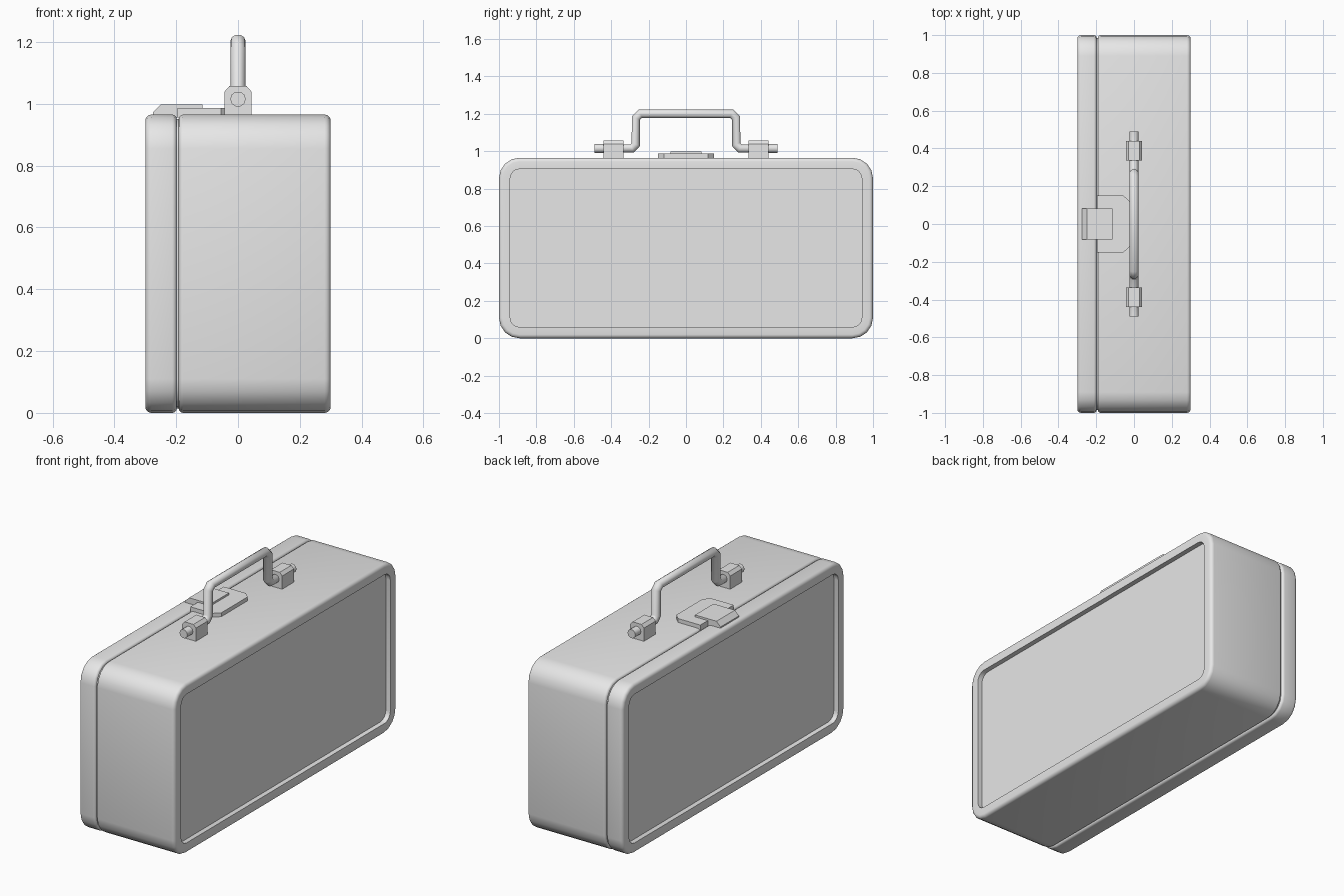
import bpy, bmesh, math

cube = bpy.data.objects.get("Cube")
if cube:
    bpy.data.objects.remove(cube, do_unlink=True)

GREY = (0.8, 0.8, 0.8, 1.0)
metal = bpy.data.materials.new("grey_metal")
metal.use_nodes = True
metal.diffuse_color = GREY
metal.node_tree.nodes["Principled BSDF"].inputs["Base Color"].default_value = GREY

HEIGHT, CORNER, STEPS = 0.965, 0.11, 4


def finish(name, bm, angle=40):
    bmesh.ops.recalc_face_normals(bm, faces=bm.faces)
    mesh = bpy.data.meshes.new(name)
    bm.to_mesh(mesh)
    bm.free()
    obj = bpy.data.objects.new(name, mesh)
    bpy.context.collection.objects.link(obj)
    mesh.materials.append(metal)
    bpy.ops.object.select_all(action="DESELECT")
    obj.select_set(True)
    bpy.context.view_layer.objects.active = obj
    bpy.ops.object.shade_smooth_by_angle(angle=math.radians(angle))
    return obj


def ring(bm, x, inset):
    """Rounded rectangle across the case, shrunk by inset."""
    r = CORNER - inset
    cy, cz = 1 - CORNER, HEIGHT / 2 - CORNER
    verts = []
    for q, (sy, sz) in enumerate([(1, 1), (-1, 1), (-1, -1), (1, -1)]):
        for i in range(STEPS + 1):
            a = math.pi / 2 * (q + i / STEPS)
            verts.append(bm.verts.new((x, sy * cy + r * math.cos(a),
                                       HEIGHT / 2 + sz * cz + r * math.sin(a))))
    return verts


def edge_round(x, radius, direction):
    """Stations of a rounded edge, from the end face to the side wall."""
    return [(x + direction * radius * (1 - math.cos(a)), radius * (1 - math.sin(a)))
            for a in (math.pi / 8 * k for k in range(5))]


def shell(name, outer, inner, bevel):
    """Half of the case, with a sunken panel in its outer face."""
    d = 1 if inner > outer else -1
    stations = [(outer + d * 0.028, 0.06), (outer, 0.06)]
    stations += edge_round(outer, 0.02, d)
    stations += edge_round(inner, bevel, -d)[::-1]
    bm = bmesh.new()
    rings = [ring(bm, *s) for s in stations]
    for a, b in zip(rings, rings[1:]):
        for i in range(len(a)):
            j = (i + 1) % len(a)
            bm.faces.new((a[i], a[j], b[j], b[i]))
    bm.faces.new(rings[0])
    bm.faces.new(rings[-1])
    return finish(name, bm)


def prism(name, outline, place, depth):
    """Extrude a flat outline; place maps its points to 3D."""
    bm = bmesh.new()
    face = bm.faces.new([bm.verts.new(place(*p)) for p in outline])
    ext = bmesh.ops.extrude_face_region(bm, geom=[face])
    bmesh.ops.translate(bm, vec=depth,
                        verts=[v for v in ext["geom"] if isinstance(v, bmesh.types.BMVert)])
    return finish(name, bm, 20)


# Case halves and the recessed seam between them
shell("case_body", 0.3, -0.192, 0.015)
shell("case_lid", -0.3, -0.198, 0.015)
bm = bmesh.new()
a, b = ring(bm, -0.21, 0.014), ring(bm, -0.18, 0.014)
for i in range(len(a)):
    j = (i + 1) % len(a)
    bm.faces.new((a[i], a[j], b[j], b[i]))
bm.faces.new(a)
bm.faces.new(b)
finish("seam_core", bm)

# Handle brackets
bracket = [(-0.043, 0.955), (0.043, 0.955), (0.043, 1.04),
           (0.028, 1.057), (-0.028, 1.057), (-0.043, 1.04)]
for side, y in (("front", -0.44), ("back", 0.335)):
    prism(side + "_handle_bracket", bracket, lambda x, z: (x, y, z), (0, 0.105, 0))

# Bent rod handle passing through the brackets
half = [(0.49, 1.015), (0.288, 1.015), (0.268, 1.037), (0.268, 1.178), (0.244, 1.201)]
path = half + [(-y, z) for y, z in reversed(half)]
curve = bpy.data.curves.new("handle", "CURVE")
curve.dimensions = "3D"
curve.bevel_depth = 0.025
curve.bevel_resolution = 3
curve.use_fill_caps = True
spline = curve.splines.new("POLY")
spline.points.add(len(path) - 1)
for point, (y, z) in zip(spline.points, path):
    point.co = (0, y, z, 1)
rod = bpy.data.objects.new("handle", curve)
bpy.context.collection.objects.link(rod)
curve.materials.append(metal)
bpy.ops.object.select_all(action="DESELECT")
rod.select_set(True)
bpy.context.view_layer.objects.active = rod
bpy.ops.object.convert(target="MESH")
bpy.ops.object.shade_smooth_by_angle(angle=math.radians(48))

# Latch plate on the body and the clasp that hooks over the lid
plate = [(-0.195, -0.15), (-0.055, -0.15), (-0.022, -0.118),
         (-0.022, 0.118), (-0.055, 0.15), (-0.195, 0.15)]
prism("latch_plate", plate, lambda x, y: (x, y, 0.955), (0, 0, 0.032))
clasp = [(-0.275, 0.955), (-0.115, 0.955), (-0.115, 0.998),
         (-0.25, 0.998), (-0.275, 0.972)]
prism("latch_clasp", clasp, lambda x, z: (x, -0.083, z), (0, 0.166, 0))
